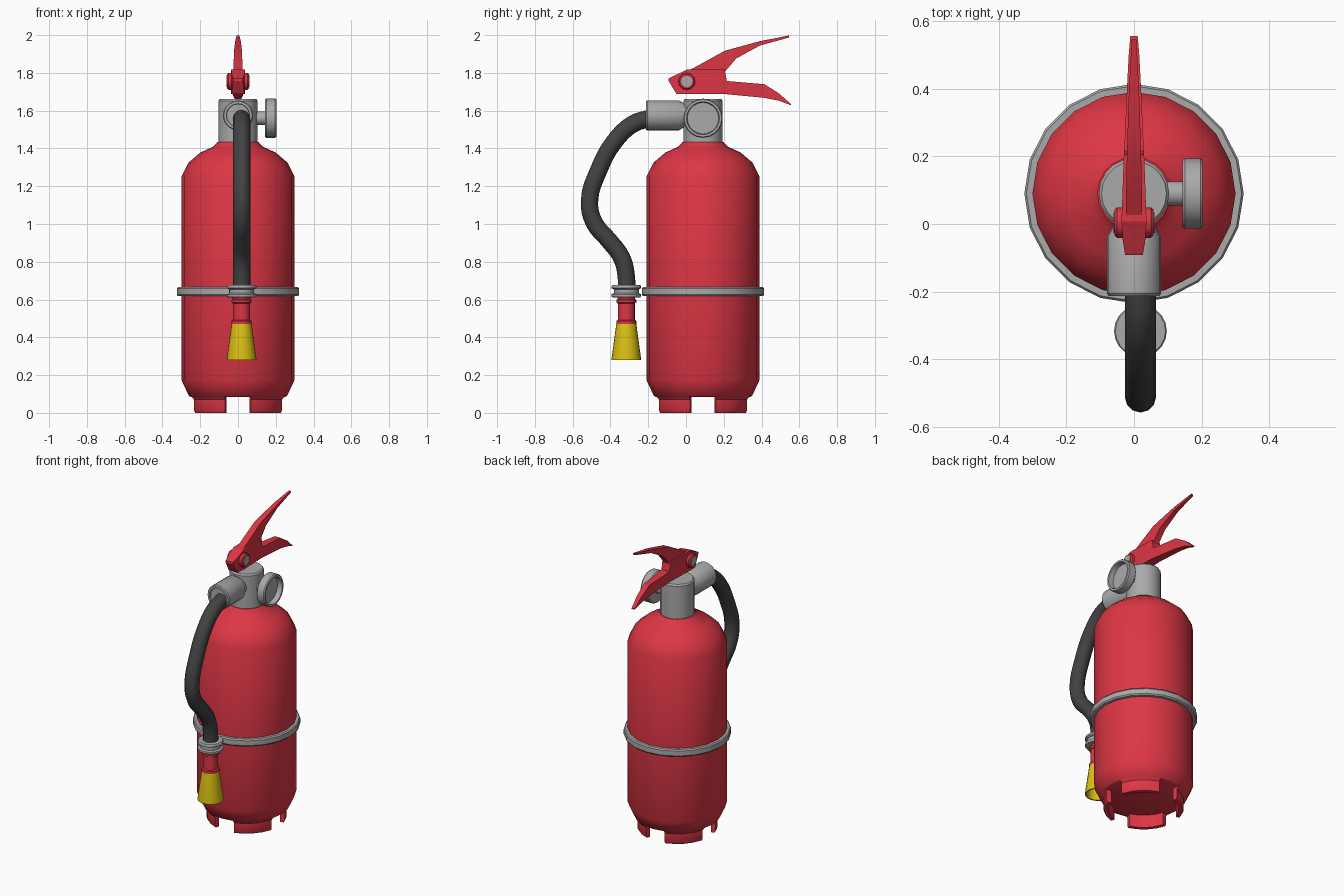
import bpy, bmesh, math
from mathutils import Matrix, Vector

if "Cube" in bpy.data.objects:
    bpy.data.objects.remove(bpy.data.objects["Cube"])


def material(name, rgb):
    m = bpy.data.materials.new(name)
    m.diffuse_color = (*rgb, 1)
    m.use_nodes = True
    m.node_tree.nodes["Principled BSDF"].inputs["Base Color"].default_value = m.diffuse_color
    return m


RED = material("red_paint", (0.72, 0.037, 0.058))
GREY = material("grey_metal", (0.40, 0.40, 0.40))
BLACK = material("dark_rubber", (0.055, 0.055, 0.055))
YELLOW = material("yellow_plastic", (0.72, 0.54, 0.007))

CY = 0.09  # body axis in y


def finish(name, bm, mat, angle=32):
    bmesh.ops.remove_doubles(bm, verts=bm.verts, dist=1e-5)
    bmesh.ops.recalc_face_normals(bm, faces=bm.faces)
    me = bpy.data.meshes.new(name)
    bm.to_mesh(me)
    bm.free()
    me.shade_smooth()
    me.set_sharp_from_angle(angle=math.radians(angle))
    me.materials.append(mat)
    ob = bpy.data.objects.new(name, me)
    bpy.context.collection.objects.link(ob)
    return ob


def lathe(name, profile, mat, origin, axis="Z", n=20, closed=False, arc=None, angle=32):
    """Revolve (radius, height) points about an axis; arc=(start, end) makes a capped segment."""
    bm = bmesh.new()
    a0, a1 = arc or (0, 2 * math.pi)
    cols = n + 1 if arc else n
    rings = [[bm.verts.new((r * math.cos(a0 + (a1 - a0) * i / n),
                            r * math.sin(a0 + (a1 - a0) * i / n), h))
              for r, h in profile] for i in range(cols)]
    k = len(profile)
    for i in range(n):
        p, q = rings[i], rings[(i + 1) % cols]
        for j in range(k if closed else k - 1):
            l = (j + 1) % k
            bm.faces.new((p[j], q[j], q[l], p[l]))
    if arc:
        bm.faces.new(rings[0])
        bm.faces.new(rings[-1])
    rot = {"Z": Matrix(), "X": Matrix.Rotation(math.pi / 2, 4, "Y"),
           "-X": Matrix.Rotation(-math.pi / 2, 4, "Y"),
           "-Y": Matrix.Rotation(math.pi / 2, 4, "X")}[axis]
    bmesh.ops.dissolve_degenerate(bm, dist=1e-6, edges=bm.edges)
    bm.transform(Matrix.Translation(Vector(origin)) @ rot)
    return finish(name, bm, mat, angle)


def loft(name, stations, mat):
    """Box sections along y: (y, top, bottom, half width)."""
    bm = bmesh.new()
    rings = [[bm.verts.new(c) for c in ((-w, y, b), (w, y, b), (w, y, t), (-w, y, t))]
             for y, t, b, w in stations]
    for p, q in zip(rings, rings[1:]):
        for j in range(4):
            l = (j + 1) % 4
            bm.faces.new((p[j], p[l], q[l], q[j]))
    bm.faces.new(rings[0])
    bm.faces.new(rings[-1])
    return finish(name, bm, mat, 25)


# Tank with domed shoulder
lathe("tank", [(0, 0.085), (0.25, 0.085), (0.26, 0.09), (0.30, 0.175), (0.30, 1.25),
               (0.262, 1.325), (0.20, 1.378), (0.13, 1.41), (0.108, 1.435), (0, 1.435)],
      RED, (0, CY, 0), angle=40)

# Four foot segments separated by notches
for i in range(4):
    s = math.radians(90 * i + 16.5)
    lathe(f"foot_{i + 1}", [(0.212, 0), (0.236, 0), (0.243, 0.012), (0.243, 0.07),
                            (0.258, 0.088), (0.212, 0.088)],
          RED, (0, CY, 0), n=4, closed=True, arc=(s, s + math.radians(57)))

# Strap around the tank
lathe("strap", [(0.295, 0.618), (0.318, 0.618), (0.324, 0.626), (0.324, 0.658),
                (0.318, 0.666), (0.295, 0.666)], GREY, (0, CY, 0), closed=True)

# Valve block
lathe("valve", [(0, 1.42), (0.104, 1.42), (0.104, 1.652), (0.096, 1.662), (0, 1.662)],
      GREY, (0, CY, 0))

# Hose connector pointing forward
lathe("hose_connector", [(0, 0.02), (0.058, 0.02), (0.06, 0.095), (0.08, 0.128), (0.08, 0.295),
                         (0.075, 0.302), (0.062, 0.302), (0.06, 0.292), (0, 0.292)],
      GREY, (0, CY, 1.575), "-Y")

# Pressure gauge with recessed face
lathe("gauge_stem", [(0, 0.06), (0.036, 0.06), (0.036, 0.15), (0, 0.15)],
      GREY, (0, CY, 1.56), "X")
lathe("gauge", [(0, 0.143), (0.098, 0.143), (0.104, 0.15), (0.104, 0.196), (0.099, 0.203),
                (0.087, 0.203), (0.083, 0.17), (0, 0.17)], GREY, (0, CY, 1.56), "X")

# Hose swept along a smooth path
path = [(-0.19, 1.56), (-0.28, 1.53), (-0.38, 1.435), (-0.46, 1.29), (-0.511, 1.12),
        (-0.485, 1.005), (-0.41, 0.915), (-0.34, 0.82), (-0.316, 0.72), (-0.316, 0.64)]
cu = bpy.data.curves.new("hose_path", "CURVE")
cu.dimensions = "3D"
cu.bevel_depth = 0.046
cu.bevel_resolution = 4
cu.resolution_u = 4
cu.use_fill_caps = True
sp = cu.splines.new("BEZIER")
sp.bezier_points.add(len(path) - 1)
for bp, (y, z) in zip(sp.bezier_points, path):
    bp.co = (0.019, y, z)
    bp.handle_left_type = bp.handle_right_type = "AUTO"
tmp = bpy.data.objects.new("hose_path", cu)
bpy.context.collection.objects.link(tmp)
bpy.context.view_layer.update()
me = bpy.data.meshes.new_from_object(tmp.evaluated_get(bpy.context.evaluated_depsgraph_get()))
bpy.data.objects.remove(tmp)
bm = bmesh.new()
bm.from_mesh(me)
finish("hose", bm, BLACK, 50)

# Nozzle: clip spool, red grip, hollow yellow horn
NOZ = (0.019, -0.316, 0)
lathe("hose_clip", [(0, 0.612), (0.074, 0.612), (0.078, 0.618), (0.078, 0.628), (0.066, 0.634),
                    (0.066, 0.654), (0.078, 0.66), (0.078, 0.67), (0.074, 0.676), (0, 0.676)],
      GREY, NOZ)
lathe("nozzle_grip", [(0, 0.47), (0.053, 0.47), (0.053, 0.487), (0.045, 0.492), (0.045, 0.58),
                      (0.053, 0.585), (0.053, 0.598), (0.047, 0.602), (0.047, 0.62), (0, 0.62)],
      RED, NOZ)
lathe("nozzle_horn", [(0, 0.45), (0.04, 0.45), (0.069, 0.28), (0.078, 0.28), (0.078, 0.288),
                      (0.052, 0.478), (0, 0.478)], YELLOW, NOZ)

# Lower carrying handle with pivot head
loft("carry_handle", [(-0.092, 1.771, 1.757, 0.026), (-0.05, 1.791, 1.688, 0.033),
                      (0.008, 1.819, 1.688, 0.037), (0.205, 1.819, 1.688, 0.03),
                      (0.216, 1.757, 1.687, 0.029), (0.415, 1.74, 1.668, 0.02),
                      (0.494, 1.69, 1.652, 0.016), (0.555, 1.635, 1.629, 0.011)], RED)

# Squeeze lever
loft("squeeze_lever", [(0.01, 1.81, 1.79, 0.023), (0.10, 1.859, 1.80, 0.023),
                       (0.205, 1.917, 1.805, 0.021), (0.267, 1.934, 1.877, 0.019),
                       (0.392, 1.968, 1.945, 0.015), (0.545, 1.998, 1.987, 0.007)], RED)

# Pivot bosses and pins on both sides
for side, axis in (("right", "X"), ("left", "-X")):
    lathe(f"pivot_boss_{side}", [(0, 0.02), (0.045, 0.02), (0.045, 0.05), (0.038, 0.057), (0, 0.057)],
          RED, (0, 0.004, 1.755), axis, n=12)
    lathe(f"pivot_pin_{side}", [(0, 0.05), (0.03, 0.05), (0.03, 0.06), (0, 0.06)],
          GREY, (0, 0.004, 1.755), axis, n=12)
